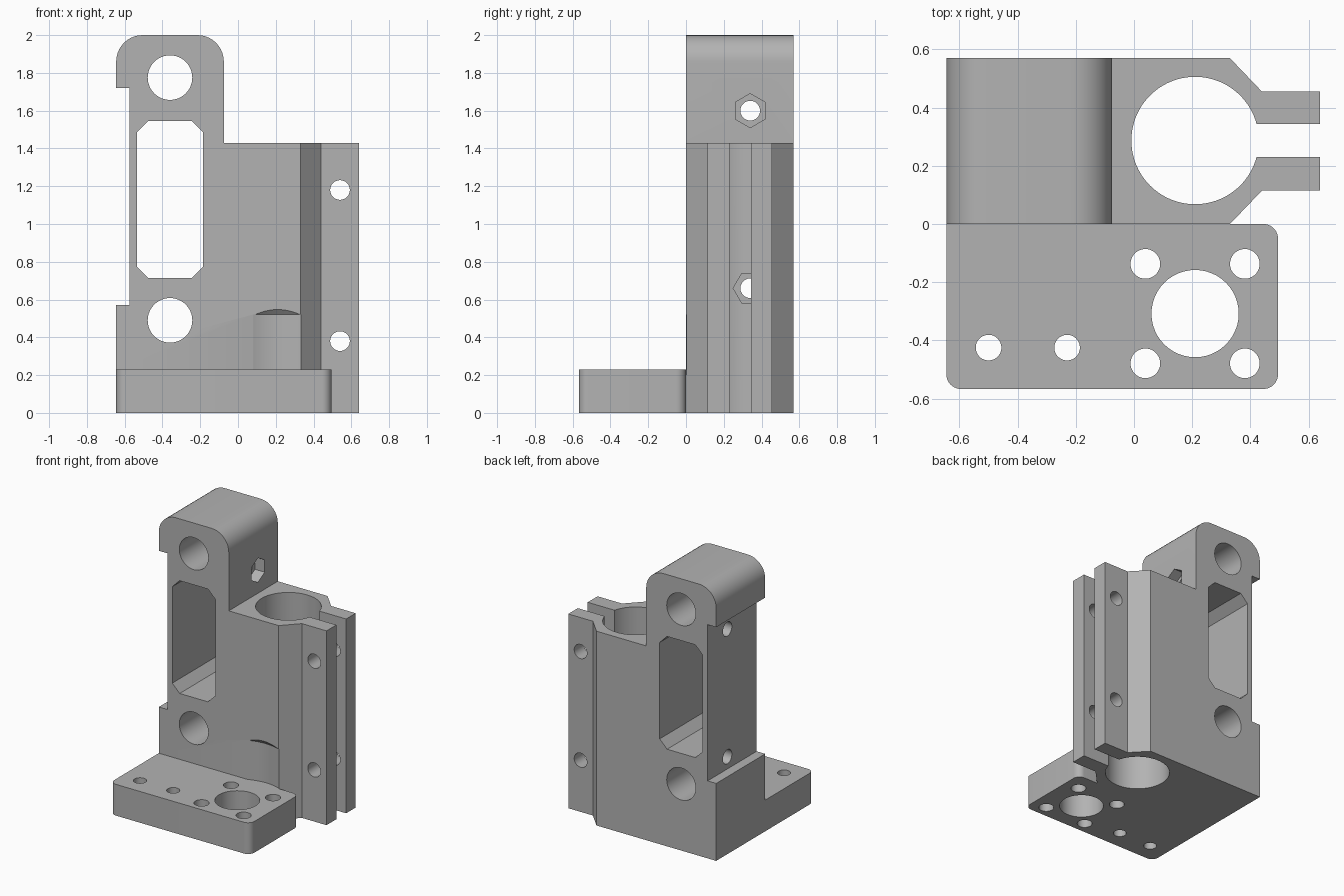
import bpy, math
from mathutils import Vector

cube = bpy.data.objects.get("Cube")
if cube:
    bpy.data.objects.remove(cube, do_unlink=True)

grey = bpy.data.materials.new("plain grey")
grey.use_nodes = True
grey.diffuse_color = (0.45, 0.45, 0.45, 1)
grey.node_tree.nodes["Principled BSDF"].inputs["Base Color"].default_value = (0.45, 0.45, 0.45, 1)


def prism(name, outline, axis, lo, hi):
    """Extrude a 2D outline along an axis: x uses (y, z), y uses (x, z), z uses (x, y)."""
    k = "xyz".index(axis)
    verts = []
    for level in (lo, hi):
        for p in outline:
            co = list(p)
            co.insert(k, level)
            verts.append(co)
    n = len(outline)
    faces = [list(range(n))[::-1], list(range(n, 2 * n))]
    faces += [[i, (i + 1) % n, (i + 1) % n + n, i + n] for i in range(n)]
    # Face winding: flip when the signed area or axis order demands it
    area = sum(outline[i][0] * outline[(i + 1) % n][1] - outline[(i + 1) % n][0] * outline[i][1]
               for i in range(n))
    if (area < 0) != (axis == "y"):
        faces = [f[::-1] for f in faces]
    mesh = bpy.data.meshes.new(name)
    mesh.from_pydata(verts, [], faces)
    ob = bpy.data.objects.new(name, mesh)
    bpy.context.collection.objects.link(ob)
    return ob


def circle(cx, cy, r, n=48, turn=0.0):
    return [(cx + r * math.cos(math.tau * i / n + turn), cy + r * math.sin(math.tau * i / n + turn))
            for i in range(n)]


def arc(cx, cy, r, start, end, n=10):
    return [(cx + r * math.cos(math.radians(start + (end - start) * i / n)),
             cy + r * math.sin(math.radians(start + (end - start) * i / n))) for i in range(n + 1)]


def combine(target, tool, operation="DIFFERENCE"):
    """Apply a boolean and discard the tool object."""
    mod = target.modifiers.new("cut", "BOOLEAN")
    mod.operation, mod.solver, mod.object = operation, "EXACT", tool
    bpy.context.view_layer.update()
    deps = bpy.context.evaluated_depsgraph_get()
    mesh = bpy.data.meshes.new_from_object(target.evaluated_get(deps))
    target.modifiers.clear()
    target.data = mesh
    bpy.data.objects.remove(tool, do_unlink=True)


# Upright: front silhouette intersected with the plan outline of the clamp
front = [(-0.645, 0), (0.8, 0), (0.8, 1.43), (-0.075, 1.43)]
front += arc(-0.215, 1.86, 0.14, 0, 90) + arc(-0.505, 1.86, 0.14, 90, 180)
front += [(-0.645, 1.72), (-0.575, 1.72), (-0.575, 0.57), (-0.645, 0.57)]
plan = [(-0.8, 0), (0.33, 0), (0.44, 0.115), (0.64, 0.115),
        (0.64, 0.455), (0.44, 0.455), (0.33, 0.57), (-0.8, 0.57)]
bracket = prism("mounting_bracket", front, "y", -0.2, 0.8)
combine(bracket, prism("plan", plan, "z", -0.2, 2.2), "INTERSECT")

# Rounded clearance with a coned top beside the base flange
CX, CY = 0.21, -0.308
clearance = prism("clearance", circle(CX, CY, 0.335, 96), "z", 0.1, 0.52)
combine(clearance, prism("base_clear", circle(CX, CY, 0.6, 8), "z", 0, 0.2))
combine(bracket, clearance)
cone = prism("clearance_cone", circle(CX, CY, 0.335, 96), "z", 0.515, 0.555)
for v in cone.data.vertices:
    if v.co.z > 0.53:
        v.co.x = CX + (v.co.x - CX) * 0.9
        v.co.y = CY + (v.co.y - CY) * 0.9
combine(bracket, cone)

# Base flange, with a tongue reaching into the upright
flange = arc(-0.595, -0.517, 0.05, 180, 270) + arc(0.445, -0.517, 0.05, 270, 360)
flange += arc(0.445, -0.05, 0.05, 0, 90) + [(0.33, 0), (0.3, 0.04), (-0.645, 0.04)]
combine(bracket, prism("base_flange", flange, "z", 0, 0.23), "UNION")

# Clamp bore and slit
combine(bracket, prism("bore", circle(CX, 0.287, 0.219, 96), "z", -0.2, 1.6))
combine(bracket, prism("slit", [(0.25, 0.23), (0.8, 0.23), (0.8, 0.344), (0.25, 0.344)], "z", -0.2, 1.6))

# Window with chamfered corners
wx, wz, c = 0.175, 0.415, 0.06
corner = [(wx, wz - c), (wx - c, wz)]
half = corner + [(-x, z) for x, z in reversed(corner)]
window = [(-0.36 + x, 1.13 + z) for x, z in half + [(-x, -z) for x, z in half]]
combine(bracket, prism("window", window, "y", -0.2, 0.8))

# Rod holes and clamp screw holes, front to back
for x, z, r in ((-0.36, 1.775, 0.118), (-0.36, 0.49, 0.118), (0.54, 1.18, 0.052), (0.54, 0.38, 0.052)):
    combine(bracket, prism("hole", circle(x, z, r), "y", -0.2, 0.8))

# Side screw holes with hexagonal nut pockets
for z, turn, end in ((1.6, math.pi / 6, 0.1), (0.66, 0, 0.2)):
    combine(bracket, prism("side_hole", circle(0.34, z, 0.052), "x", -0.8, 0.2))
    combine(bracket, prism("nut_pocket", circle(0.34, z, 0.09, 6, turn), "x", -0.155, end))

# Flange holes
holes = [(CX, CY, 0.15), (-0.5, -0.425, 0.044), (-0.23, -0.425, 0.044)]
holes += [(CX + sx * 0.171, CY + sy * 0.171, 0.051) for sx in (-1, 1) for sy in (-1, 1)]
for x, y, r in holes:
    combine(bracket, prism("hole", circle(x, y, r), "z", -0.2, 0.4))

# Colour and shading
bracket.data.materials.clear()
bracket.data.materials.append(grey)
for p in bracket.data.polygons:
    p.material_index = 0
bpy.ops.object.select_all(action="DESELECT")
bracket.select_set(True)
bpy.context.view_layer.objects.active = bracket
bpy.ops.object.shade_smooth_by_angle(angle=math.radians(30))
